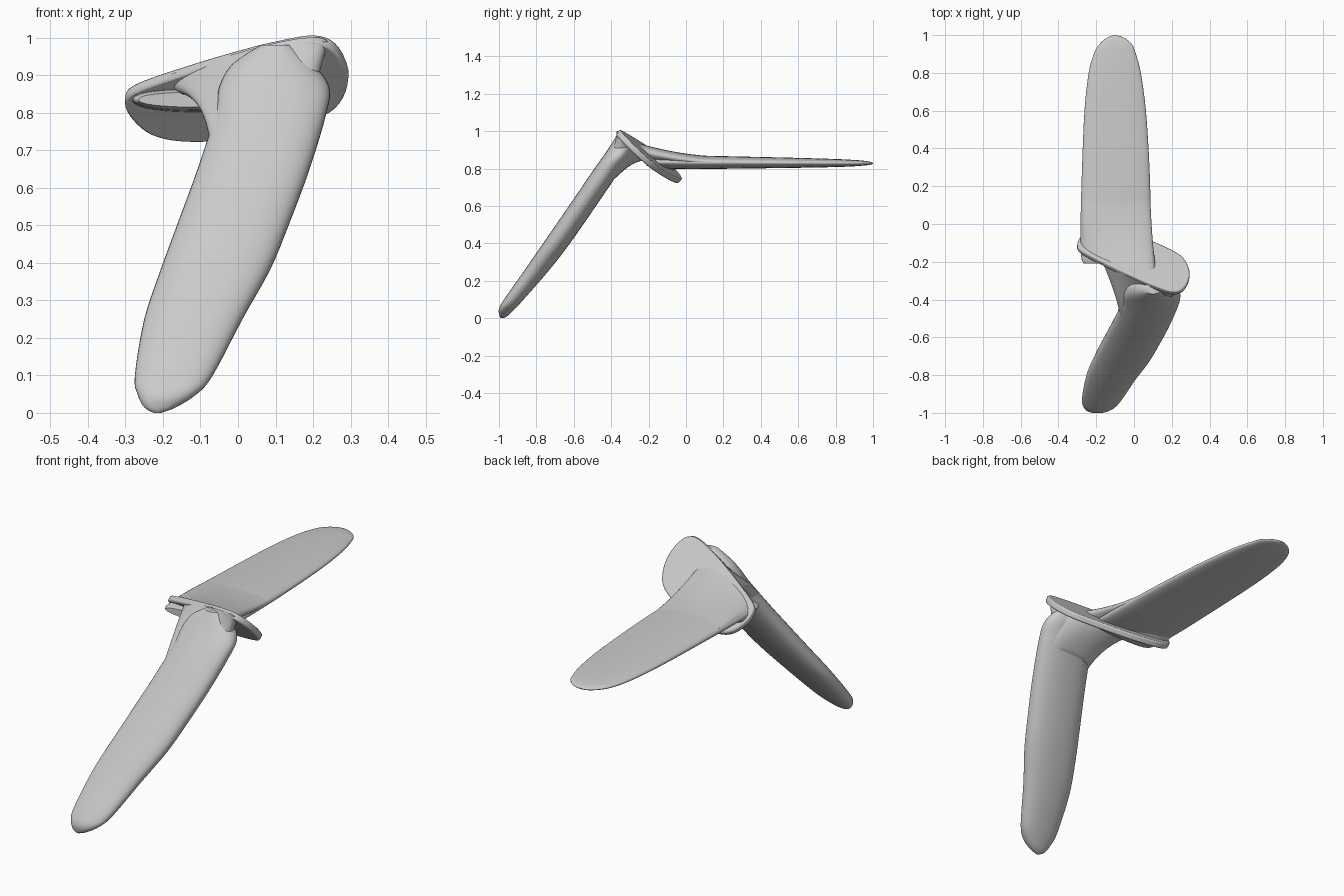
import bpy, bmesh, math
from mathutils import Vector

cube = bpy.data.objects.get("Cube")
if cube:
    bpy.data.objects.remove(cube, do_unlink=True)

grey = bpy.data.materials.new("plain_grey")
grey.use_nodes = True
grey.diffuse_color = (0.6, 0.6, 0.6, 1)
grey.node_tree.nodes["Principled BSDF"].inputs["Base Color"].default_value = (0.6, 0.6, 0.6, 1)

SIDES = 40
NORMAL = Vector((0.11, 0.69, 0.72)).normalized()
ORIGIN = Vector((-0.3, -0.12, 0.84))


def on_plate(x, z):
    """Point of the tilted hub plane at the given x and z."""
    d = NORMAL.x * (x - ORIGIN.x) + NORMAL.z * (z - ORIGIN.z)
    return Vector((x, ORIGIN.y - d / NORMAL.y, z))


def smooth_path(points, steps, closed=False):
    """Catmull-Rom samples through points of any dimension."""
    n = len(points)
    pick = (lambda i: points[i % n]) if closed else (lambda i: points[max(0, min(n - 1, i))])
    out = []
    for i in range(n if closed else n - 1):
        for s in range(steps):
            t = s / steps
            out.append([0.5 * (2 * b + (c - a) * t + (2 * a - 5 * b + 4 * c - d) * t * t
                        + (3 * b - a - 3 * c + d) * t ** 3)
                        for a, b, c, d in zip(pick(i - 1), pick(i), pick(i + 1), pick(i + 2))])
    return out if closed else out + [list(points[-1])]


def ring(centre, u, v, power=2.3):
    """Superellipse ring spanned by two half-axis vectors."""
    pts = []
    for i in range(SIDES):
        a = 2 * math.pi * i / SIDES
        c, s = math.cos(a), math.sin(a)
        pts.append(Vector(centre) + Vector(u) * math.copysign(abs(c) ** (2 / power), c)
                   + Vector(v) * math.copysign(abs(s) ** (2 / power), s))
    return pts


def finish(name, bm):
    bmesh.ops.recalc_face_normals(bm, faces=bm.faces)
    mesh = bpy.data.meshes.new(name)
    bm.to_mesh(mesh)
    bm.free()
    obj = bpy.data.objects.new(name, mesh)
    bpy.context.collection.objects.link(obj)
    mesh.materials.append(grey)
    bpy.ops.object.select_all(action='DESELECT')
    obj.select_set(True)
    bpy.context.view_layer.objects.active = obj
    bpy.ops.object.shade_smooth_by_angle(angle=math.radians(45))
    return obj


def loft(name, rings):
    bm = bmesh.new()
    rows = [[bm.verts.new(p) for p in r] for r in rings]
    for a, b in zip(rows, rows[1:]):
        for i in range(SIDES):
            j = (i + 1) % SIDES
            bm.faces.new((a[i], a[j], b[j], b[i]))
    bm.faces.new(rows[0])
    bm.faces.new(rows[-1])
    return finish(name, bm)


def rear_ring(s):
    y, left, right, low, high = s
    return ring(((left + right) / 2, y, (low + high) / 2),
                ((right - left) / 2, 0, 0), (0, 0, (high - low) / 2))


def front_ring(s):
    z, left, right, near, far = s
    return ring(((left + right) / 2, (near + far) / 2, z),
                ((right - left) / 2, 0, 0), (0, (far - near) / 2, 0))


# Rear blade: y, left, right, bottom, top
rear = [(1.0, -0.105, -0.095, 0.826, 0.83), (0.985, -0.145, -0.05, 0.82, 0.836),
        (0.95, -0.185, -0.01, 0.816, 0.842), (0.9, -0.213, 0.01, 0.812, 0.846),
        (0.8, -0.24, 0.036, 0.808, 0.851), (0.6, -0.262, 0.063, 0.804, 0.857),
        (0.3, -0.275, 0.082, 0.8, 0.864), (0.0, -0.283, 0.09, 0.797, 0.87),
        (-0.17, -0.28, 0.09, 0.805, 0.865), (-0.21, -0.265, 0.07, 0.815, 0.855)]
loft("rear_blade", [rear_ring(s) for s in smooth_path(rear, 4)])

# Front blade: z, left, right, near, far
front = [(0.0, -0.225, -0.205, -0.99, -0.975), (0.015, -0.25, -0.165, -0.998, -0.95),
         (0.05, -0.268, -0.11, -1.0, -0.914), (0.1, -0.275, -0.067, -0.973, -0.868),
         (0.25, -0.25, 0.012, -0.868, -0.737), (0.38, -0.207, 0.085, -0.778, -0.635),
         (0.5, -0.163, 0.135, -0.695, -0.55), (0.65, -0.108, 0.191, -0.592, -0.447),
         (0.8, -0.06, 0.236, -0.49, -0.345), (0.87, -0.05, 0.243, -0.44, -0.3),
         (0.93, -0.015, 0.2, -0.4, -0.29), (0.98, 0.06, 0.14, -0.37, -0.32)]
loft("front_blade", [front_ring(s) for s in smooth_path(front, 4)])

# Hub plate: rounded outline on the tilted plane, given as x, z
outline = [(-0.3, 0.83), (-0.28, 0.865), (-0.15, 0.912), (0.0, 0.957), (0.1, 0.982),
           (0.2, 0.998), (0.26, 0.975), (0.293, 0.91), (0.28, 0.845), (0.23, 0.8),
           (0.1, 0.76), (-0.03, 0.735), (-0.15, 0.732), (-0.23, 0.75), (-0.28, 0.79)]
bm = bmesh.new()
face = bm.faces.new([bm.verts.new(on_plate(*p) - NORMAL * 0.016)
                     for p in smooth_path(outline, 4, True)])
top = bmesh.ops.extrude_face_region(bm, geom=[face])
bmesh.ops.translate(bm, vec=NORMAL * 0.032,
                    verts=[v for v in top["geom"] if isinstance(v, bmesh.types.BMVert)])
hub = finish("hub_plate", bm)
bevel = hub.modifiers.new("soft_rim", 'BEVEL')
bevel.width = 0.008
bevel.segments = 2


# Flared roots that blend each blade into the hub plate
def flare(name, start, end, steps=10):
    rings = []
    for k in range(steps + 1):
        t = k / steps
        spread = t ** 2.5
        row = []
        for a, b in zip(start, end):
            p = a.lerp(b, spread)
            # advance evenly along the blade while the section spreads late
            along = (sum(end, Vector()) - sum(start, Vector())) / SIDES
            row.append(p + along * (t - spread))
        rings.append(row)
    return loft(name, rings)


rear_end = ring(on_plate(-0.085, 0.86), (0.2, -0.08, 0.046), (-0.02, -0.063, 0.063))
flare("rear_root", rear_ring((0.12, -0.28, 0.087, 0.802, 0.867)), rear_end)

front_end = ring(on_plate(0.03, 0.925), (0.21, -0.095, 0.059), (0.0, 0.045, -0.043))
flare("front_root", front_ring((0.74, -0.078, 0.217, -0.53, -0.387)), front_end)
